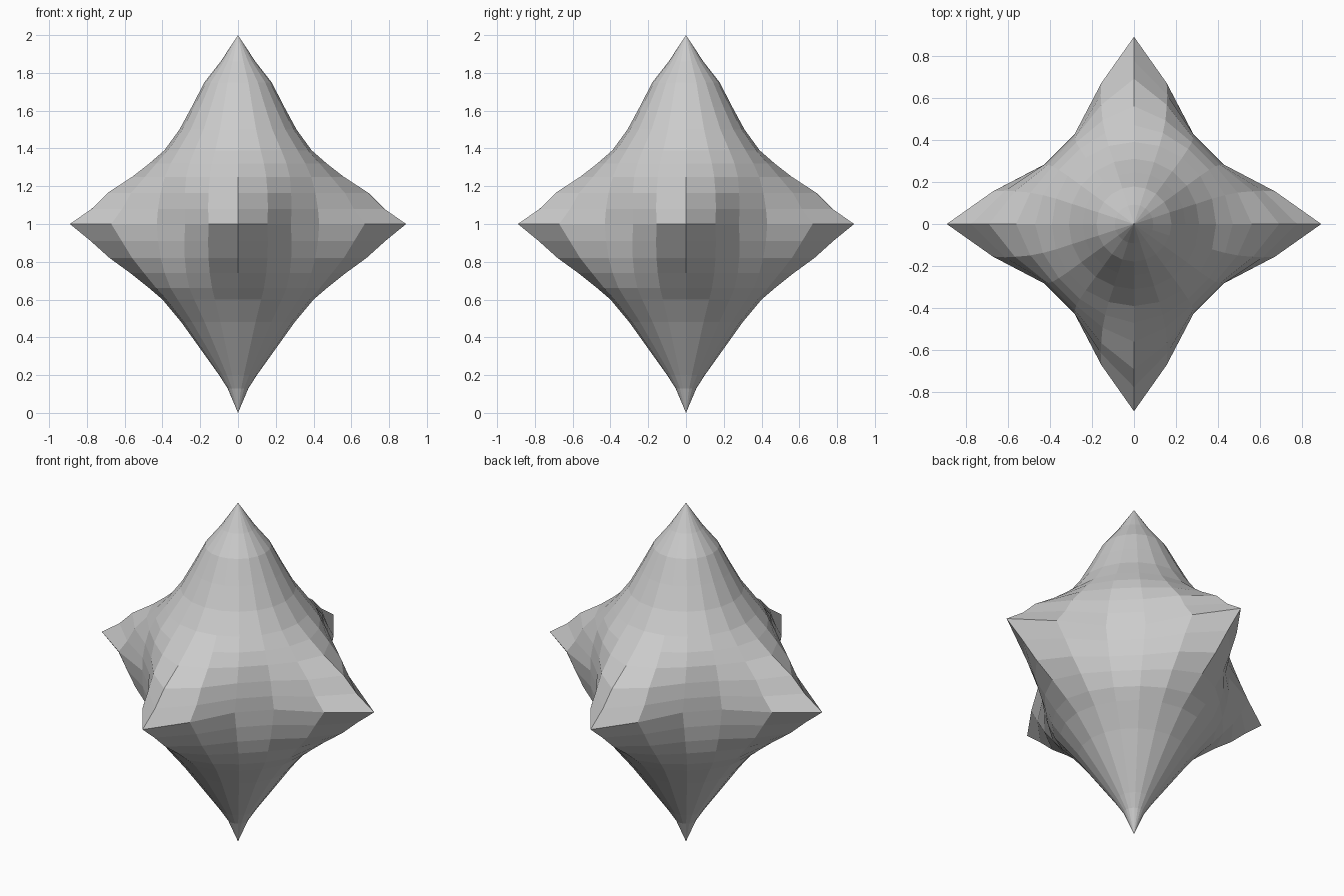
import bpy, bmesh
from math import radians, cos, sin

if "Cube" in bpy.data.objects:
    bpy.data.objects.remove(bpy.data.objects["Cube"])

TIP = 0.89
CORE = 0.513

# Rings: height, ridge radius (through the four spikes), core radius between spikes
upper = [(1.08, .775, .51), (1.165, .69, .497), (1.25, .56, .475), (1.32, .47, .44),
         (1.39, .39, .39), (1.5, .31, .31), (1.62, .245, .245), (1.75, .178, .178),
         (1.86, .092, .092)]
lower = [(.13, .055, .055), (.2, .1, .1), (.34, .2, .2), (.48, .3, .3), (.6, .40, .395),
         (.66, .47, .44), (.74, .57, .475), (.82, .68, .497), (.91, .78, .51)]
rings = lower + [(1.0, TIP, CORE)] + upper


def ring_points(z, ridge, core):
    """20-sided ring that blends from a circle into a four-pointed star."""
    t = (ridge - core) / (TIP - CORE)
    side = core + (ridge - core) * 0.465
    a1, a2 = 18 - 5 * t, 36 - 3 * t
    quarter = [(0, ridge), (a1, side), (a2, core), (90 - a2, core), (90 - a1, side)]
    return [(r * cos(radians(a + 90 * q)), r * sin(radians(a + 90 * q)), z)
            for q in range(4) for a, r in quarter]


# Spiked body: loft the rings and close both ends with a point
bm = bmesh.new()
loops = [[bm.verts.new(p) for p in ring_points(*r)] for r in rings]
bottom, top = bm.verts.new((0, 0, 0)), bm.verts.new((0, 0, 2))
n = 20
for i in range(n):
    j = (i + 1) % n
    for a, b in zip(loops, loops[1:]):
        bm.faces.new((a[i], a[j], b[j], b[i]))
    bm.faces.new((bottom, loops[0][j], loops[0][i]))
    bm.faces.new((top, loops[-1][i], loops[-1][j]))
bmesh.ops.recalc_face_normals(bm, faces=bm.faces)

mesh = bpy.data.meshes.new("spiked_body")
bm.to_mesh(mesh)
bm.free()
bpy.context.collection.objects.link(bpy.data.objects.new("spiked_body", mesh))
